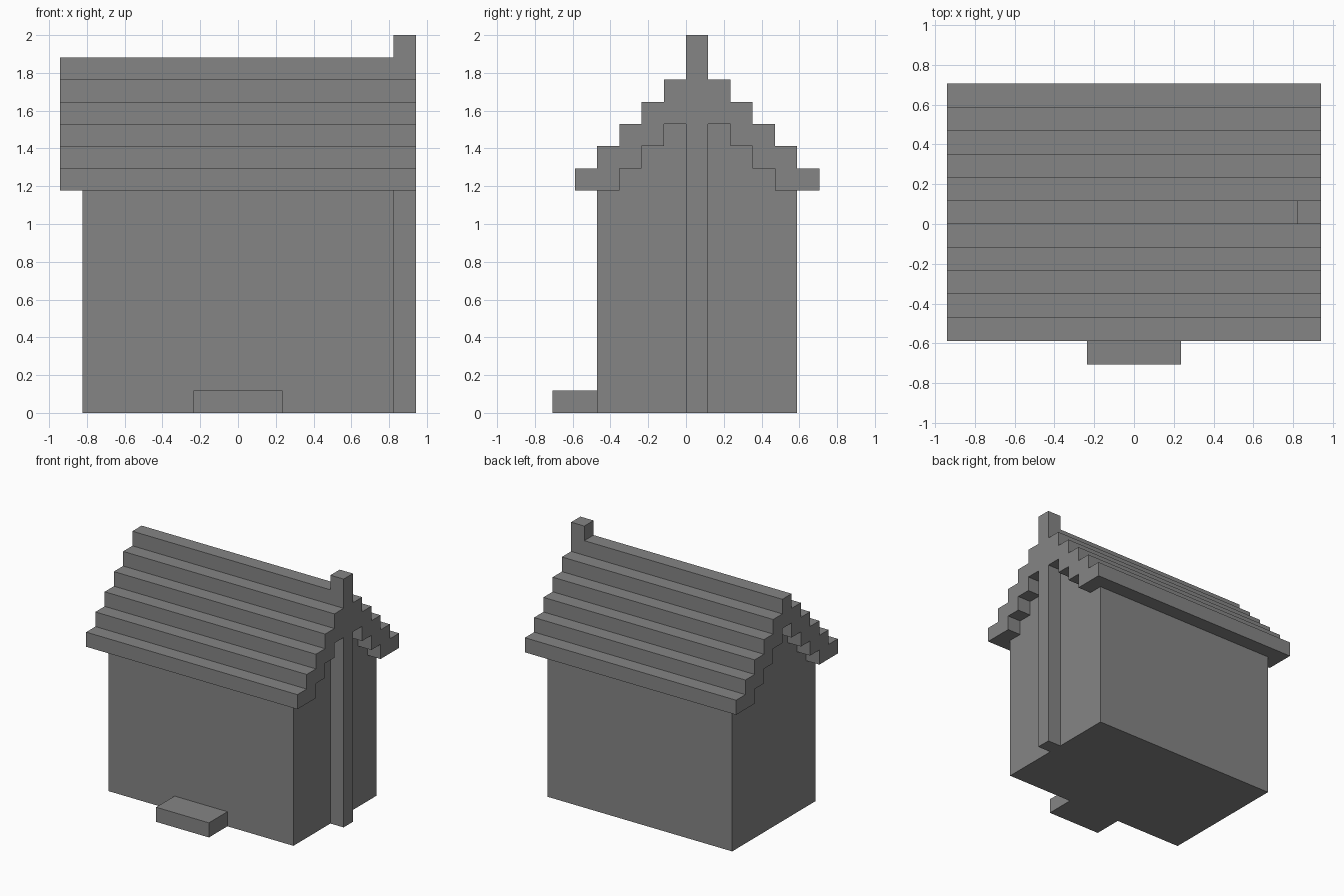
import bpy
import bmesh

cube = bpy.data.objects.get("Cube")
if cube:
    bpy.data.objects.remove(cube, do_unlink=True)

U = 2 / 17      # block size
STEPS = 5       # roof steps on each side of the ridge
EAVE = 10       # eave height in blocks

grey = bpy.data.materials.new("plain grey")
grey.use_nodes = True
COLOUR = (0.235, 0.235, 0.235, 1)
grey.diffuse_color = COLOUR
grey.node_tree.nodes["Principled BSDF"].inputs["Base Color"].default_value = COLOUR


def prism(name, outline, x0, x1):
    """Extrude a (y, z) outline, in blocks, from x0 to x1."""
    bm = bmesh.new()
    face = bm.faces.new([bm.verts.new((x0 * U, y * U, z * U)) for y, z in outline])
    moved = bmesh.ops.extrude_face_region(bm, geom=[face])["geom"]
    verts = [v for v in moved if isinstance(v, bmesh.types.BMVert)]
    bmesh.ops.translate(bm, verts=verts, vec=((x1 - x0) * U, 0, 0))
    bmesh.ops.recalc_face_normals(bm, faces=bm.faces)
    mesh = bpy.data.meshes.new(name)
    bm.to_mesh(mesh)
    bm.free()
    mesh.materials.append(grey)
    obj = bpy.data.objects.new(name, mesh)
    bpy.context.collection.objects.link(obj)
    return obj


def box(name, x0, x1, y0, y1, z0, z1):
    return prism(name, [(y0, z0), (y1, z0), (y1, z1), (y0, z1)], x0, x1)


def stairs(half, base):
    """Stepped line rising to the one-block ridge at y 0..1 and down again."""
    up = []
    for i in range(half + 1):
        up += [(i - half, base + i), (i - half, base + i + 1)]
    return up + [(1 - y, z) for y, z in reversed(up)]


# Stepped roof shell: outer stairs, then the smaller stairs of the underside
outer = stairs(STEPS, EAVE)
inner = stairs(STEPS - 2, EAVE)
prism("roof", outer + inner[::-1], -8, 8)

# House body with gable ends that fill the underside of the roof
gable = [(1 - STEPS, 0), (1 - STEPS, EAVE)] + inner + [(STEPS, EAVE), (STEPS, 0)]
prism("house_body", gable, -7, 7)

# Chimney on the left gable, below and above the roof
box("chimney_shaft", 7, 8, 0, 1, 0, EAVE + STEPS - 1)
box("chimney_top", 7, 8, 0, 1, EAVE + STEPS + 1, EAVE + STEPS + 2)

# Doorstep at the front
box("doorstep", -2, 2, -6, -4, 0, 1)
